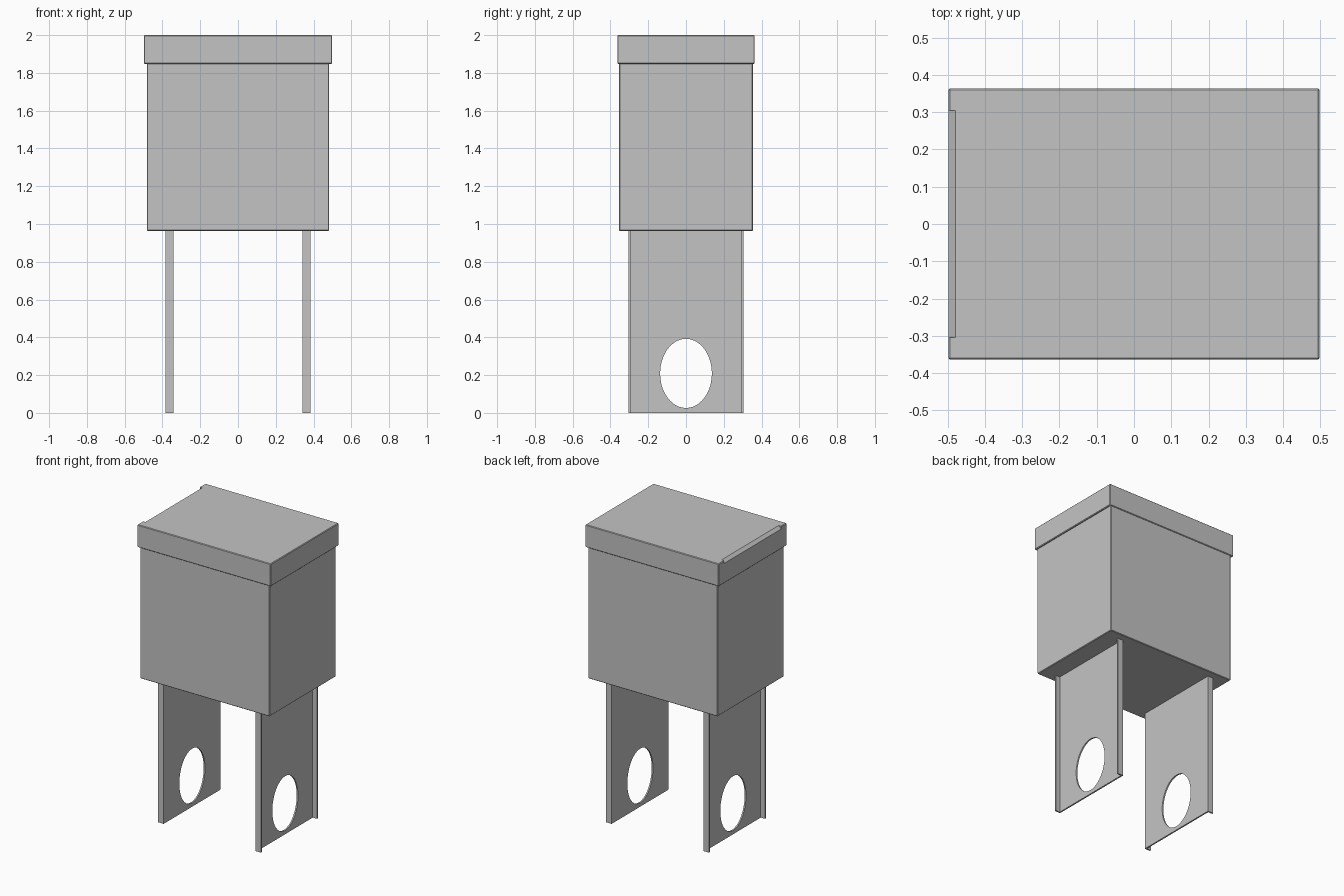
import bpy, bmesh, math
from mathutils import Matrix

cube = bpy.data.objects.get("Cube")
if cube:
    bpy.data.objects.remove(cube, do_unlink=True)

steel = bpy.data.materials.new("grey_sheet_metal")
steel.use_nodes = True
GREY = (0.55, 0.55, 0.55, 1)
steel.diffuse_color = GREY
steel.node_tree.nodes["Principled BSDF"].inputs["Base Color"].default_value = GREY


def finish(name, bm):
    """Turn a bmesh into a named grey object."""
    bmesh.ops.recalc_face_normals(bm, faces=bm.faces)
    mesh = bpy.data.meshes.new(name)
    bm.to_mesh(mesh)
    bm.free()
    mesh.materials.append(steel)
    obj = bpy.data.objects.new(name, mesh)
    bpy.context.collection.objects.link(obj)
    return obj


def box(name, half_x, half_y, z0, z1, bevel=0):
    """Box centred on the vertical axis, with slightly eased edges."""
    bm = bmesh.new()
    bmesh.ops.create_cube(bm, size=1, matrix=Matrix.Translation((0, 0, (z0 + z1) / 2))
                          @ Matrix.Diagonal((2 * half_x, 2 * half_y, z1 - z0, 1)))
    if bevel:
        bmesh.ops.bevel(bm, geom=bm.edges[:], offset=bevel, segments=1, affect='EDGES')
    return finish(name, bm)


def prism(name, points, direction):
    """Extrude a closed outline along a vector."""
    bm = bmesh.new()
    face = bm.faces.new([bm.verts.new(p) for p in points])
    ext = bmesh.ops.extrude_face_region(bm, geom=[face])
    verts = [g for g in ext["geom"] if isinstance(g, bmesh.types.BMVert)]
    bmesh.ops.translate(bm, verts=verts, vec=direction)
    return finish(name, bm)


def cut(obj, cutter):
    """Subtract the cutter, then discard it."""
    cutter.hide_render = True
    mod = obj.modifiers.new("cut", 'BOOLEAN')
    mod.operation = 'DIFFERENCE'
    mod.solver = 'EXACT'
    mod.object = cutter
    bpy.context.view_layer.objects.active = obj
    bpy.ops.object.modifier_apply(modifier=mod.name)
    bpy.data.objects.remove(cutter, do_unlink=True)


# Main cabinet
box("cabinet", 0.483, 0.354, 0.963, 1.96, 0.004)

# Overhanging lid, hollow underneath, with a sloped recess along one end
lid = box("lid", 0.498, 0.363, 1.848, 2.0, 0.004)
cut(lid, box("lid_cavity", 0.488, 0.358, 1.8, 1.965))
slope = [(-0.478, -0.304, 2.0), (-0.478, -0.304, 2.02),
         (-0.52, -0.304, 2.02), (-0.52, -0.304, 1.962)]
cut(lid, prism("recess_cutter", slope, (0, 0.608, 0)))

# Channel legs: plate on the inner side, flanges turned outward, oval opening
INNER, OUTER, HALF, T = 0.342, 0.384, 0.304, 0.01
channel = [(INNER, -HALF), (OUTER, -HALF), (OUTER, T - HALF), (INNER + T, T - HALF),
           (INNER + T, HALF - T), (OUTER, HALF - T), (OUTER, HALF), (INNER, HALF)]
for side, name in ((1, "left_leg"), (-1, "right_leg")):
    leg = prism(name, [(side * x, y, 0) for x, y in channel], (0, 0, 0.97))
    bm = bmesh.new()
    bmesh.ops.create_cone(bm, cap_ends=True, segments=48, radius1=1, radius2=1, depth=0.2,
                          matrix=Matrix.Translation((side * INNER, 0, 0.209))
                          @ Matrix.Diagonal((1, 0.137, 0.183, 1))
                          @ Matrix.Rotation(math.pi / 2, 4, 'Y'))
    cut(leg, finish("oval_cutter", bm))
